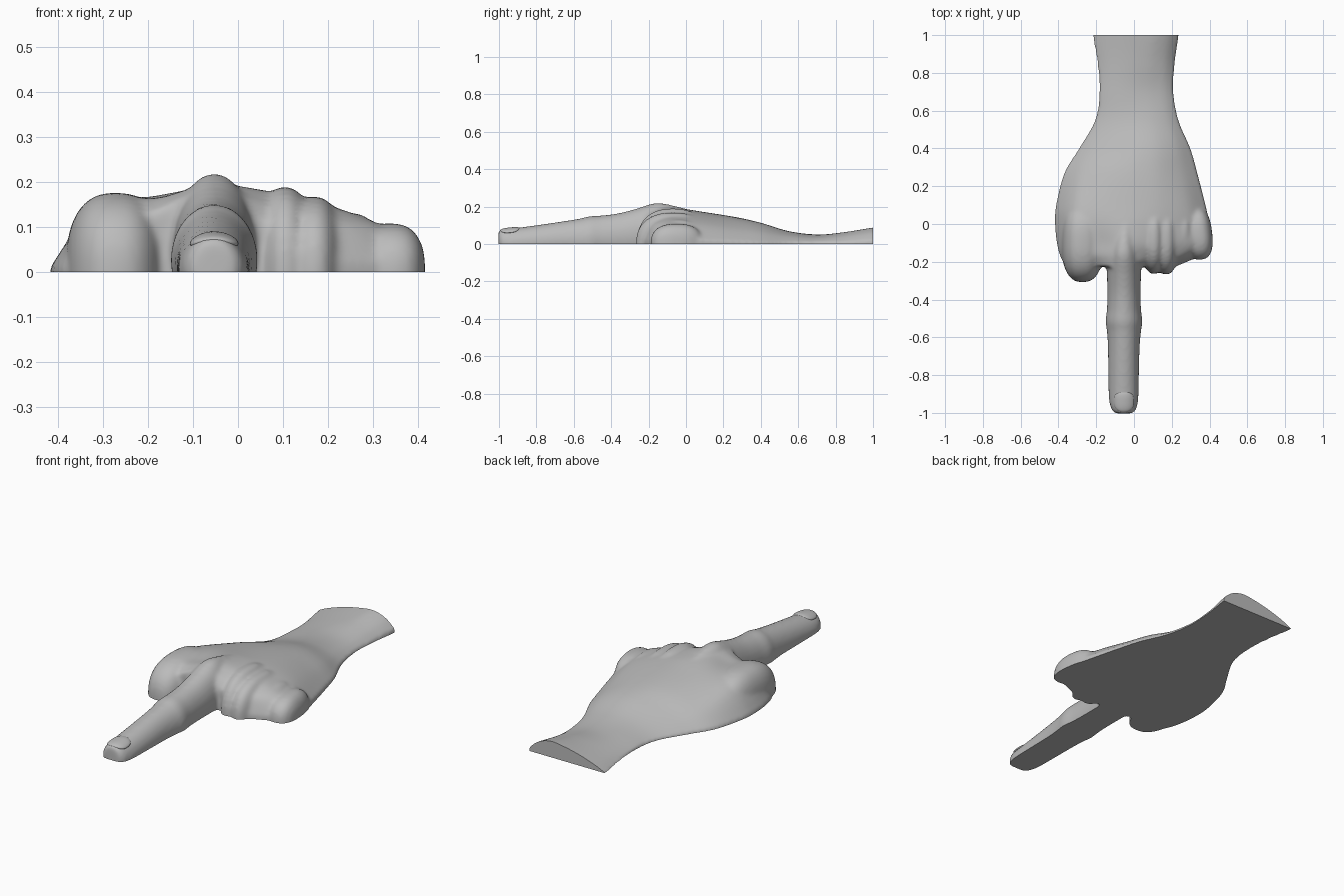
import bpy, bmesh, math
from mathutils import Vector

if "Cube" in bpy.data.objects:
    bpy.data.objects.remove(bpy.data.objects["Cube"])

skin = bpy.data.materials.new("plain grey")
skin.diffuse_color = (0.5, 0.5, 0.5, 1)
skin.use_nodes = True
skin.node_tree.nodes["Principled BSDF"].inputs["Base Color"].default_value = skin.diffuse_color


def spline(rows, n):
    """Smooth curve through equal-length tuples, n steps per span."""
    pts = [Vector(r) for r in rows]
    out = []
    for i in range(len(pts) - 1):
        a, b, c, d = pts[max(i - 1, 0)], pts[i], pts[i + 1], pts[min(i + 2, len(pts) - 1)]
        for k in range(n):
            t = k / n
            out.append(b + (c - a) * (t / 2) + (2 * a - 5 * b + 4 * c - d) * (t * t / 2)
                       + (3 * b - a - 3 * c + d) * (t ** 3 / 2))
    return out + [pts[-1]]


def loft(bm, rings):
    """Closed skin over a series of rings."""
    vs = [[bm.verts.new(p) for p in ring] for ring in rings]
    n = len(vs[0])
    for r, s in zip(vs, vs[1:]):
        for i in range(n):
            j = (i + 1) % n
            bm.faces.new((r[i], r[j], s[j], s[i]))
    bm.faces.new(vs[0])
    bm.faces.new(vs[-1])


def lump(bm, centre, radii, power=1.0, turn=0.0):
    """Rounded lump; a power under 1 makes it boxier."""
    def p(v):
        return math.copysign(abs(v) ** power, v)
    new = bmesh.ops.create_uvsphere(bm, u_segments=48, v_segments=32, radius=1)["verts"]
    for v in new:
        q = [p(c) * r for c, r in zip(v.co, radii)]
        v.co = Vector((q[0] * math.cos(turn) - q[1] * math.sin(turn),
                       q[0] * math.sin(turn) + q[1] * math.cos(turn), q[2])) + Vector(centre)


def finish(bm, name):
    bmesh.ops.recalc_face_normals(bm, faces=bm.faces)
    me = bpy.data.meshes.new(name)
    bm.to_mesh(me)
    bm.free()
    me.materials.append(skin)
    ob = bpy.data.objects.new(name, me)
    bpy.context.collection.objects.link(ob)
    return ob


bm = bmesh.new()

# Forearm and back of hand: y, left x, right x, then heights across
FRACTIONS = (0, .12, .28, .43, .57, .72, .88, 1)
back_rows = [
    (1.12, -.23, .24, .00, .03, .055, .08, .092, .10, .075, .02),
    (1.0, -.22, .235, .00, .025, .05, .068, .08, .087, .065, .02),
    (.85, -.195, .215, .00, .025, .045, .056, .062, .062, .045, .01),
    (.7, -.182, .208, .01, .03, .045, .05, .05, .046, .034, .01),
    (.55, -.205, .235, .01, .035, .055, .065, .068, .062, .042, .01),
    (.4, -.29, .298, .01, .05, .085, .105, .113, .103, .065, .01),
    (.27, -.368, .335, .01, .075, .118, .138, .142, .128, .08, .015),
    (.1, -.412, .378, .01, .12, .155, .168, .168, .15, .10, .02),
    (0, -.418, .40, .01, .14, .168, .185, .18, .155, .105, .03),
    (-.1, -.408, .412, .01, .155, .165, .195, .18, .15, .105, .03),
    (-.17, -.39, .34, .01, .15, .16, .19, .17, .13, .10, .02),
    (-.225, -.36, .22, .01, .12, .13, .17, .17, .11, .08, .02),
]
rings = []
for row in spline(back_rows, 6):
    y, xl, xr = row[:3]
    top = spline(list(zip(FRACTIONS, row[3:])), 5)
    ring = [(xl + (xr - xl) * f, y, max(h, 0.002)) for f, h in top]
    rings.append(ring + [(xr, y, -.1), (xl, y, -.1)])
loft(bm, rings)

# Pointing finger: y, centre x, half width, top height
finger_rows = [
    (-1.003, -.054, .035, .062), (-.995, -.054, .055, .076), (-.97, -.054, .069, .081),
    (-.92, -.055, .078, .084), (-.8, -.055, .081, .10), (-.65, -.054, .084, .122),
    (-.57, -.053, .09, .135), (-.515, -.053, .097, .148), (-.45, -.053, .09, .152),
    (-.36, -.053, .088, .164), (-.27, -.053, .09, .187), (-.2, -.053, .09, .21),
    (-.15, -.053, .085, .219), (-.08, -.05, .075, .208), (.05, -.04, .06, .175),
]
rings = []
for y, xc, w, h in spline(finger_rows, 6):
    zc = (h - w) * .5
    rings.append([(xc + w * math.cos(a), y, zc + (h - zc) * math.sin(a))
                  for a in (math.tau * k / 40 for k in range(40))])
loft(bm, rings)

# Folded thumb, middle, ring and little fingers
lump(bm, (-.272, -.09, 0), (.112, .218, .176), .8)
lump(bm, (.105, -.07, 0), (.065, .195, .19), .85)
lump(bm, (.17, -.07, 0), (.068, .198, .168), .85)
lump(bm, (.265, -.04, 0), (.05, .135, .13), .9)
lump(bm, (.34, -.05, 0), (.074, .14, .108), .8, .12)

# Fuse the parts and soften the joins
blank = finish(bm, "hand_blank")
remesh = blank.modifiers.new("fuse", 'REMESH')
remesh.mode = 'VOXEL'
remesh.voxel_size = .01
soften = blank.modifiers.new("soften", 'SMOOTH')
soften.factor = .5
soften.iterations = 8
bpy.context.view_layer.update()
bm = bmesh.new()
bm.from_mesh(blank.evaluated_get(bpy.context.evaluated_depsgraph_get()).data)
bpy.data.objects.remove(blank)

# Cut the flat underside and the end of the forearm
for point, normal in (((0, 0, 0), (0, 0, -1)), ((0, 1, 0), (0, 1, 0))):
    cut = bmesh.ops.bisect_plane(bm, geom=bm.verts[:] + bm.edges[:] + bm.faces[:],
                                 plane_co=point, plane_no=normal, clear_outer=True)
    edges = [e for e in cut["geom_cut"] if isinstance(e, bmesh.types.BMEdge)]
    bmesh.ops.triangle_fill(bm, edges=edges, use_beauty=True)
hand = finish(bm, "pointing_hand")

# Fingernail, tilted to follow the fingertip
bm = bmesh.new()
lump(bm, (0, 0, 0), (.054, .053, .012), .8)
for v in bm.verts:
    v.co.z -= 4.5 * v.co.x ** 2
nail = finish(bm, "fingernail")
nail.location = (-.053, -.941, .076)
nail.rotation_euler.x = math.radians(6)

for ob in (hand, nail):
    bpy.ops.object.select_all(action='DESELECT')
    ob.select_set(True)
    bpy.context.view_layer.objects.active = ob
    bpy.ops.object.shade_smooth_by_angle(angle=math.radians(40))
